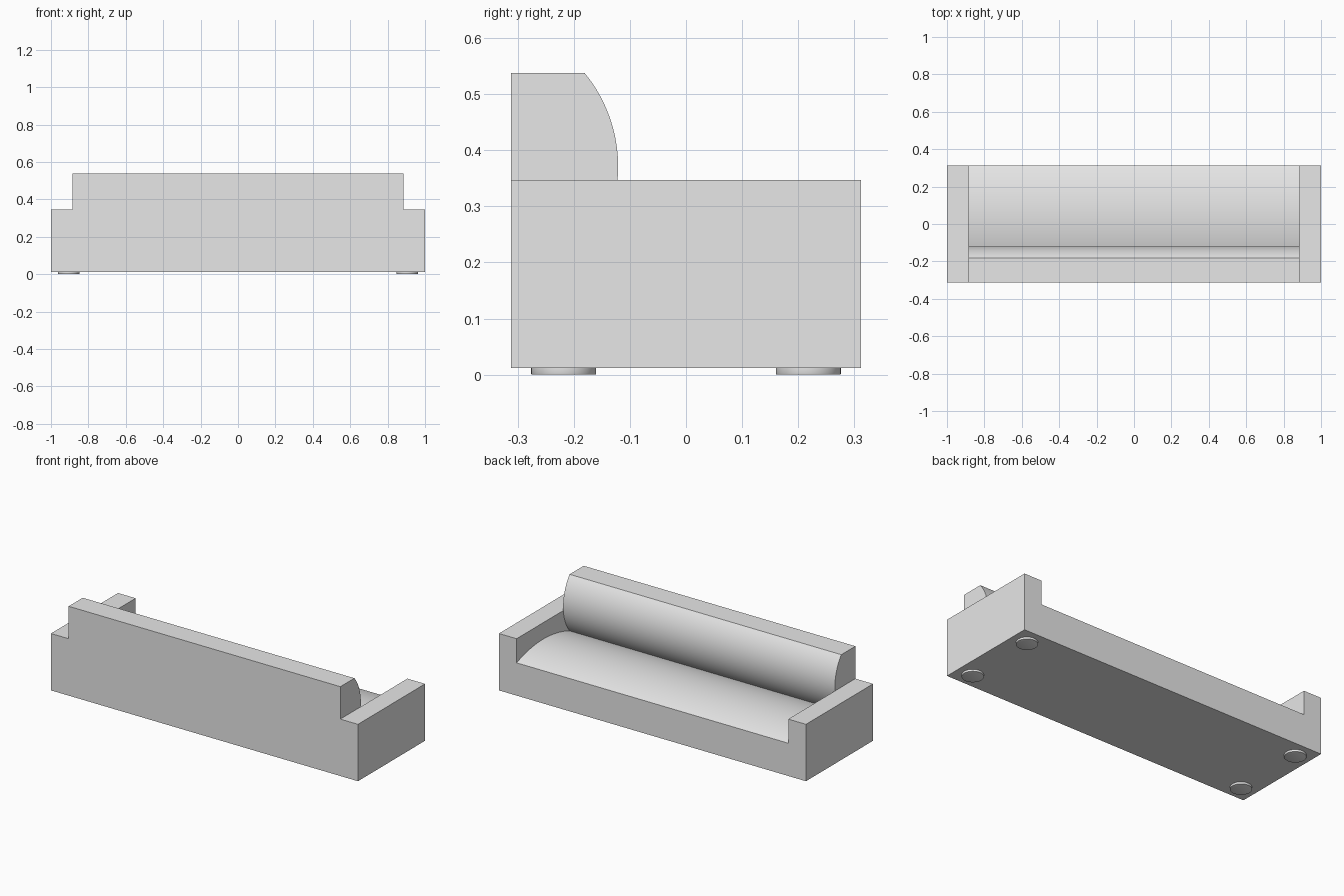
import bpy
import bmesh
import math
from mathutils import Vector

cube = bpy.data.objects.get("Cube")
if cube:
    bpy.data.objects.remove(cube, do_unlink=True)

HALF_DEPTH = 0.312
INNER_X = 0.885
FLOOR, ARM_TOP, BACK_TOP = 0.012, 0.347, 0.538
SEAT_Z, BACK_Y = 0.205, -0.181

grey = bpy.data.materials.new("light grey")
grey.use_nodes = True
grey.diffuse_color = (0.8, 0.8, 0.8, 1)
grey.node_tree.nodes["Principled BSDF"].inputs["Base Color"].default_value = (0.8, 0.8, 0.8, 1)


def finish(name, bm):
    bmesh.ops.recalc_face_normals(bm, faces=bm.faces)
    mesh = bpy.data.meshes.new(name)
    bm.to_mesh(mesh)
    bm.free()
    mesh.materials.append(grey)
    obj = bpy.data.objects.new(name, mesh)
    bpy.context.collection.objects.link(obj)
    bpy.ops.object.select_all(action="DESELECT")
    obj.select_set(True)
    bpy.context.view_layer.objects.active = obj
    bpy.ops.object.shade_smooth_by_angle(angle=math.radians(25))
    return obj


def arc(start, end, rise, steps=20):
    """Circular arc bulging to the right of the direction of travel."""
    a, b = Vector(start), Vector(end)
    half = (b - a).length / 2
    along = (b - a).normalized()
    out = Vector((along.y, -along.x))
    radius = (half ** 2 + rise ** 2) / (2 * rise)
    centre = (a + b) / 2 + out * (rise - radius)
    sweep = math.asin(half / radius)
    points = []
    for i in range(steps + 1):
        t = sweep * (2 * i / steps - 1)
        points.append(centre + radius * (out * math.cos(t) + along * math.sin(t)))
    return points


def extrude_profile(name, profile, x0, x1):
    bm = bmesh.new()
    face = bm.faces.new([bm.verts.new((x0, p[0], p[1])) for p in profile])
    result = bmesh.ops.extrude_face_region(bm, geom=[face])
    moved = [v for v in result["geom"] if isinstance(v, bmesh.types.BMVert)]
    bmesh.ops.translate(bm, verts=moved, vec=(x1 - x0, 0, 0))
    return finish(name, bm)


# Seat and backrest: one cross-section with a domed seat and a bulging back
back_arc = arc((BACK_Y, BACK_TOP), (BACK_Y, SEAT_Z), -0.06)
seat_arc = arc((BACK_Y, SEAT_Z), (HALF_DEPTH, SEAT_Z), -0.045)
profile = [(-HALF_DEPTH, FLOOR), (-HALF_DEPTH, BACK_TOP)]
profile += back_arc + seat_arc[1:] + [(HALF_DEPTH, FLOOR)]
extrude_profile("seat_and_backrest", profile, -INNER_X, INNER_X)

# Arms
arm = [(-HALF_DEPTH, FLOOR), (-HALF_DEPTH, ARM_TOP), (HALF_DEPTH, ARM_TOP), (HALF_DEPTH, FLOOR)]
for side, sign in (("left", 1), ("right", -1)):
    extrude_profile(side + "_arm", arm, sign * INNER_X, sign)

    # Round feet with a softened lower rim
    for end, y in (("front", -0.218), ("back", 0.218)):
        bm = bmesh.new()
        bmesh.ops.create_cone(bm, cap_ends=True, segments=40, radius1=0.058,
                              radius2=0.058, depth=FLOOR)
        bmesh.ops.translate(bm, verts=bm.verts, vec=(sign * 0.905, y, FLOOR / 2))
        rim = [e for e in bm.edges if all(v.co.z < 0.001 for v in e.verts)]
        bmesh.ops.bevel(bm, geom=rim, offset=0.002, segments=2, affect="EDGES", profile=0.5)
        finish(f"{end}_{side}_foot", bm)
